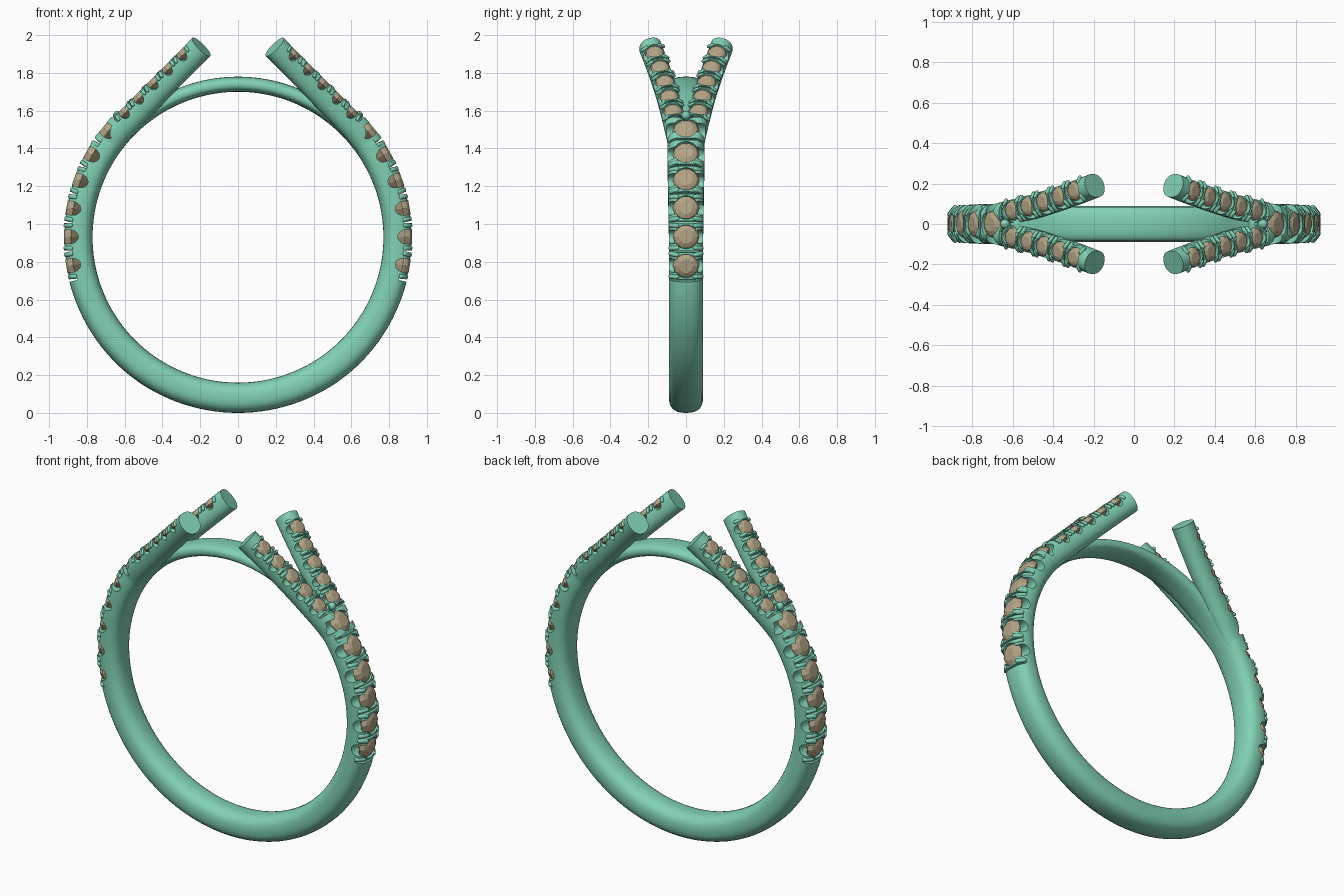
import bpy, bmesh
from math import sin, cos, asin, pi, radians, copysign
from mathutils import Matrix, Vector

if "Cube" in bpy.data.objects:
    bpy.data.objects.remove(bpy.data.objects["Cube"])

CZ, R_IN, R_MID = 0.93, 0.77, 0.85
STEP = 9.75                       # degrees between the large stones
ARC = R_MID * radians(21)         # curved start of each arm, then it runs straight
ARM_LEN = ARC + 0.575


def material(name, rgb):
    m = bpy.data.materials.new(name)
    m.diffuse_color = (*rgb, 1)
    m.use_nodes = True
    m.node_tree.nodes["Principled BSDF"].inputs["Base Color"].default_value = m.diffuse_color
    return m


METAL = material("green_metal", (0.22, 0.64, 0.46))
GEM = material("tan_stone", (0.45, 0.37, 0.23))


def make(name, bm, mat):
    bmesh.ops.recalc_face_normals(bm, faces=bm.faces)
    me = bpy.data.meshes.new(name)
    bm.to_mesh(me)
    bm.free()
    me.materials.append(mat)
    ob = bpy.data.objects.new(name, me)
    bpy.context.collection.objects.link(ob)
    return ob


def mirror(ob, x=True, y=False):
    md = ob.modifiers.new("mirror", 'MIRROR')
    md.use_axis = (x, y, False)
    md.use_mirror_merge = False


def cut(ob, cutter):
    md = ob.modifiers.new("cut", 'BOOLEAN')
    md.operation, md.solver, md.object = 'DIFFERENCE', 'EXACT', cutter
    md.use_self = True


def finish(ob, angle=None):
    bpy.ops.object.select_all(action='DESELECT')
    ob.select_set(True)
    bpy.context.view_layer.objects.active = ob
    bpy.ops.object.convert(target='MESH')
    if angle:
        bpy.ops.object.shade_smooth_by_angle(angle=radians(angle))


def ramp(v, a, b):
    t = min(1, max(0, (v - a) / (b - a)))
    return t * t * (3 - 2 * t)


def section(p, side, out, hw, hd, power, n=32):
    """Rounded cross-section around p."""
    pts = []
    for k in range(n):
        c, s = cos(2 * pi * k / n), sin(2 * pi * k / n)
        u = copysign(abs(c) ** (2 / power), c) * hw
        v = copysign(abs(s) ** (2 / power), s) * hd
        pts.append(p + side * u + out * v)
    return pts


def sweep(bm, rings, closed):
    vs = [[bm.verts.new(p) for p in r] for r in rings]
    n = len(vs[0])
    for i in range(len(vs) if closed else len(vs) - 1):
        a, b = vs[i], vs[(i + 1) % len(vs)]
        for k in range(n):
            bm.faces.new((a[k], a[(k + 1) % n], b[(k + 1) % n], b[k]))
    if not closed:
        bm.faces.new(vs[0])
        bm.faces.new(vs[-1])


def frame(p, t, n):
    """Local axes: x along the row, y across, z outward."""
    t = t.normalized()
    n = (n - t * n.dot(t)).normalized()
    m = Matrix((t, n.cross(t), n)).transposed().to_4x4()
    m.translation = p
    return m


def ring_frame(deg, r):
    a = radians(deg)
    n = Vector((cos(a), 0, sin(a)))
    return frame(n * r + Vector((0, 0, CZ)), Vector((-sin(a), 0, cos(a))), n)


def arm_point(s):
    y = 0.03 + 0.16 * max(0, s / ARM_LEN) ** 1.6
    a = radians(24) + min(s, ARC) / R_MID
    d = max(0, s - ARC) * 0.7071
    return Vector((R_MID * cos(a) - d, y, CZ + R_MID * sin(a) + d)), Vector((cos(a), 0, sin(a)))


def arm_frame(s, off=0):
    p, n = arm_point(s)
    m = frame(p, arm_point(s + .004)[0] - arm_point(s - .004)[0], n)
    return m @ Matrix.Translation((0, 0, off))


def add_stone(bm, m, r):
    n = 10
    rings = []
    for k, h in ((.12, -.8), (1, -.12), (1, 0), (.84, .24), (.52, .4)):
        rings.append([m @ Vector((r * k * cos(2 * pi * (i + .5) / n),
                                  r * k * sin(2 * pi * (i + .5) / n), r * h)) for i in range(n)])
    sweep(bm, rings, False)


def add_prongs(bm, m, r):
    for st in (-1, 1):
        for sb in (-1, 1):
            a, b = Vector((.83 * r * st, .68 * r * sb, .24 * r)), Vector((.86 * r * st, 1.12 * r * sb, -.1 * r))
            q = (b - a).to_track_quat('Z', 'Y').to_matrix().to_4x4()
            half = (b - a).length / 2
            vs = bmesh.ops.create_uvsphere(bm, u_segments=12, v_segments=8, radius=.19 * r)['verts']
            for v in vs:
                if abs(v.co.z) > 1e-5:
                    v.co.z += copysign(half, v.co.z)
            bmesh.ops.transform(bm, matrix=m @ Matrix.Translation((a + b) / 2) @ q, verts=vs)


def add_notch(bm, m, r):
    bmesh.ops.create_cube(bm, size=1, matrix=m @ Matrix.Diagonal((.17 * r, 3.2 * r, .9 * r, 1)))


def add_seat(bm, m, r):
    # bore under the stone and a U-shaped scallop across the sides
    bmesh.ops.create_cone(bm, cap_ends=True, segments=24, radius1=.8 * r, radius2=.96 * r, depth=1.2 * r,
                          matrix=m @ Matrix.Translation((0, 0, .25 * r)))
    bmesh.ops.create_cone(bm, cap_ends=True, segments=20, radius1=.52 * r, radius2=.52 * r, depth=2.9 * r,
                          matrix=m @ Matrix.Diagonal((1, 1, 1.3, 1)) @ Matrix.Rotation(pi / 2, 4, 'X'))


# stone positions: one row on the shoulder, one on each arm
R_BIG, R_SMALL = 0.071, 0.051
big = [ring_frame(-9.6 + STEP * i, 0.893) for i in range(6)]
small_s = [ARM_LEN - .092 - .109 * i for i in range(5)]
small = [arm_frame(s, .044) for s in small_s]

# cutters
bm = bmesh.new()
for m in big:
    add_seat(bm, m, R_BIG)
for i in range(7):
    add_notch(bm, ring_frame(-9.6 + STEP * (i - .5), 0.913), R_BIG)
shoulder_cutter = make("shoulder_cutter", bm, METAL)
mirror(shoulder_cutter)
bm = bmesh.new()
for m, s in zip(small, small_s):
    add_seat(bm, m, R_SMALL)
    add_notch(bm, arm_frame(s - .0545, .062), R_SMALL)
arm_cutter = make("arm_cutter", bm, METAL)
mirror(arm_cutter, True, True)
for c in (shoulder_cutter, arm_cutter):
    c.hide_render = True

# shank: full ring that thins into a bridge at the top
rings = []
for i in range(144):
    a = 2 * pi * i / 144
    e = asin(max(-1, min(1, sin(a)))) * 180 / pi
    ro = .93 - .007 * ramp(e, -60, -10) - .073 * ramp(e, 36, 54)
    hw = .09 + .009 * ramp(e, -10, 36) - .014 * ramp(e, 38, 56)
    n = Vector((cos(a), 0, sin(a)))
    rings.append(section(n * (R_IN + ro) / 2 + Vector((0, 0, CZ)), Vector((0, 1, 0)), n,
                         hw, (ro - R_IN) / 2, 2.5))
bm = bmesh.new()
sweep(bm, rings, True)
shank = make("shank", bm, METAL)
cut(shank, shoulder_cutter)
cut(shank, arm_cutter)

# split arms
rings = []
for i in range(41):
    s = ARM_LEN * i / 40
    m = arm_frame(s)
    rings.append(section(m.translation, m.col[1].xyz, m.col[2].xyz,
                         .05 + .01 * ramp(s, 0, .35), .074 - .007 * ramp(s, .2, .85), 2.2))
bm = bmesh.new()
sweep(bm, rings, False)
arms = make("split_arms", bm, METAL)
cut(arms, shoulder_cutter)
cut(arms, arm_cutter)
mirror(arms, True, True)
for ob in (shank, arms):
    finish(ob, 35)

# stones and prongs
for label, frames, r, both in (("shoulder", big, R_BIG, False), ("arm", small, R_SMALL, True)):
    gems, prongs = bmesh.new(), bmesh.new()
    for m in frames:
        add_stone(gems, m, r)
        add_prongs(prongs, m, r)
    if not both:   # bead where the arms part
        bmesh.ops.create_uvsphere(prongs, u_segments=16, v_segments=10, radius=.024,
                                  matrix=Matrix.Translation((.638, 0, 1.575)))
    g = make(label + "_stones", gems, GEM)
    p = make(label + "_prongs", prongs, METAL)
    mirror(g, True, both)
    mirror(p, True, both)
    finish(g)
    finish(p, 60)

for c in (shoulder_cutter, arm_cutter):
    bpy.data.objects.remove(c)
